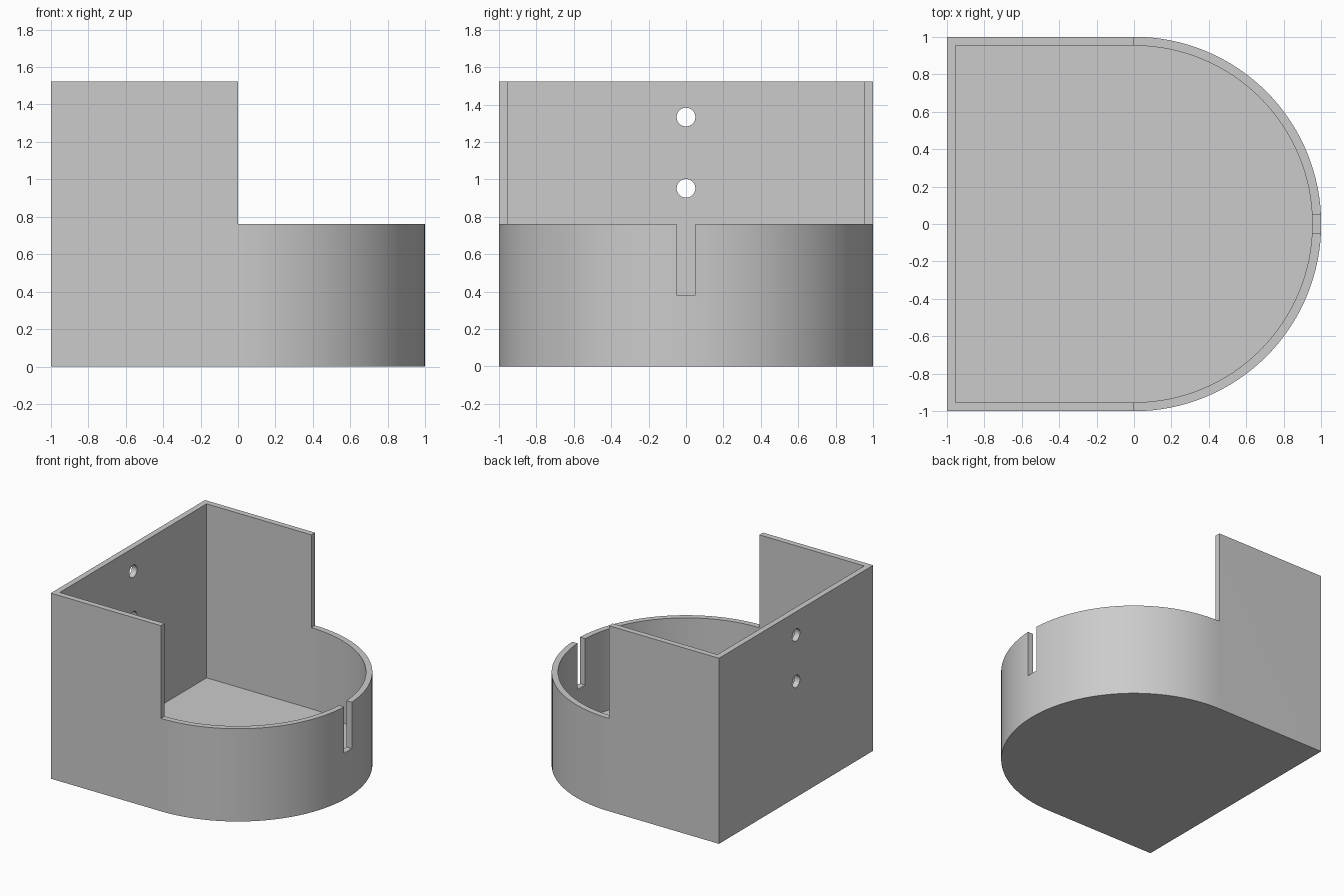
import bpy, bmesh, math
from mathutils import Matrix, Vector

cube = bpy.data.objects.get("Cube")
if cube:
    bpy.data.objects.remove(cube, do_unlink=True)

UNIT = 1 / 21                 # wall thickness
HEIGHT = 32 * UNIT            # tall back half
LOW = 16 * UNIT               # rounded front half
FLOOR = 2 * UNIT
SLOT_BOTTOM = 8 * UNIT
BORE = 0.05

grey = bpy.data.materials.new("plain_grey")
grey.use_nodes = True
colour = (0.6, 0.6, 0.6, 1)
grey.diffuse_color = colour
grey.node_tree.nodes["Principled BSDF"].inputs["Base Color"].default_value = colour


def finish(name, bm):
    bmesh.ops.recalc_face_normals(bm, faces=bm.faces[:])
    mesh = bpy.data.meshes.new(name)
    bm.to_mesh(mesh)
    bm.free()
    mesh.materials.append(grey)
    obj = bpy.data.objects.new(name, mesh)
    bpy.context.collection.objects.link(obj)
    return obj


def d_prism(name, size, z0, z1, steps=64):
    """Square at -x, half circle at +x, extruded upward."""
    bm = bmesh.new()
    outline = [(-size, size), (-size, -size)]
    for i in range(steps + 1):
        a = math.pi * (i / steps - 0.5)
        outline.append((size * math.cos(a) if 0 < i < steps else 0, size * math.sin(a)))
    face = bm.faces.new([bm.verts.new((x, y, z0)) for x, y in outline])
    top = bmesh.ops.extrude_face_region(bm, geom=[face])["geom"]
    bmesh.ops.translate(bm, vec=(0, 0, z1 - z0),
                        verts=[v for v in top if isinstance(v, bmesh.types.BMVert)])
    return finish(name, bm)


def box(name, low, high):
    bm = bmesh.new()
    low, high = Vector(low), Vector(high)
    bmesh.ops.create_cube(bm, size=1, matrix=Matrix.Translation((low + high) / 2)
                          @ Matrix.Diagonal((*(high - low), 1)))
    return finish(name, bm)


def drill(name, z):
    bm = bmesh.new()
    bmesh.ops.create_cone(bm, cap_ends=True, segments=32, radius1=BORE, radius2=BORE,
                          depth=0.4, matrix=Matrix.Translation((-1, 0, z))
                          @ Matrix.Rotation(math.pi / 2, 4, 'Y'))
    return finish(name, bm)


# Solid body and the shapes removed from it
holder = d_prism("holder_body", 1, 0, HEIGHT)
cutters = [
    d_prism("cavity_cutter", 1 - UNIT, FLOOR, 2),
    box("front_step_cutter", (0, -1.5, LOW), (1.5, 1.5, 2)),
    box("slot_cutter", (0.8, -BORE, SLOT_BOTTOM), (1.2, BORE, 1)),
    drill("upper_hole_cutter", 28 * UNIT),
    drill("lower_hole_cutter", 20 * UNIT),
]

bpy.ops.object.select_all(action='DESELECT')
holder.select_set(True)
bpy.context.view_layer.objects.active = holder
for cutter in cutters:
    cutter.hide_render = True
    mod = holder.modifiers.new(cutter.name, 'BOOLEAN')
    mod.operation = 'DIFFERENCE'
    mod.solver = 'EXACT'
    mod.object = cutter
    bpy.ops.object.modifier_apply(modifier=mod.name)
    bpy.data.objects.remove(cutter, do_unlink=True)

# Round wall and holes smooth, edges crisp
bpy.ops.object.shade_smooth_by_angle(angle=math.radians(30))
